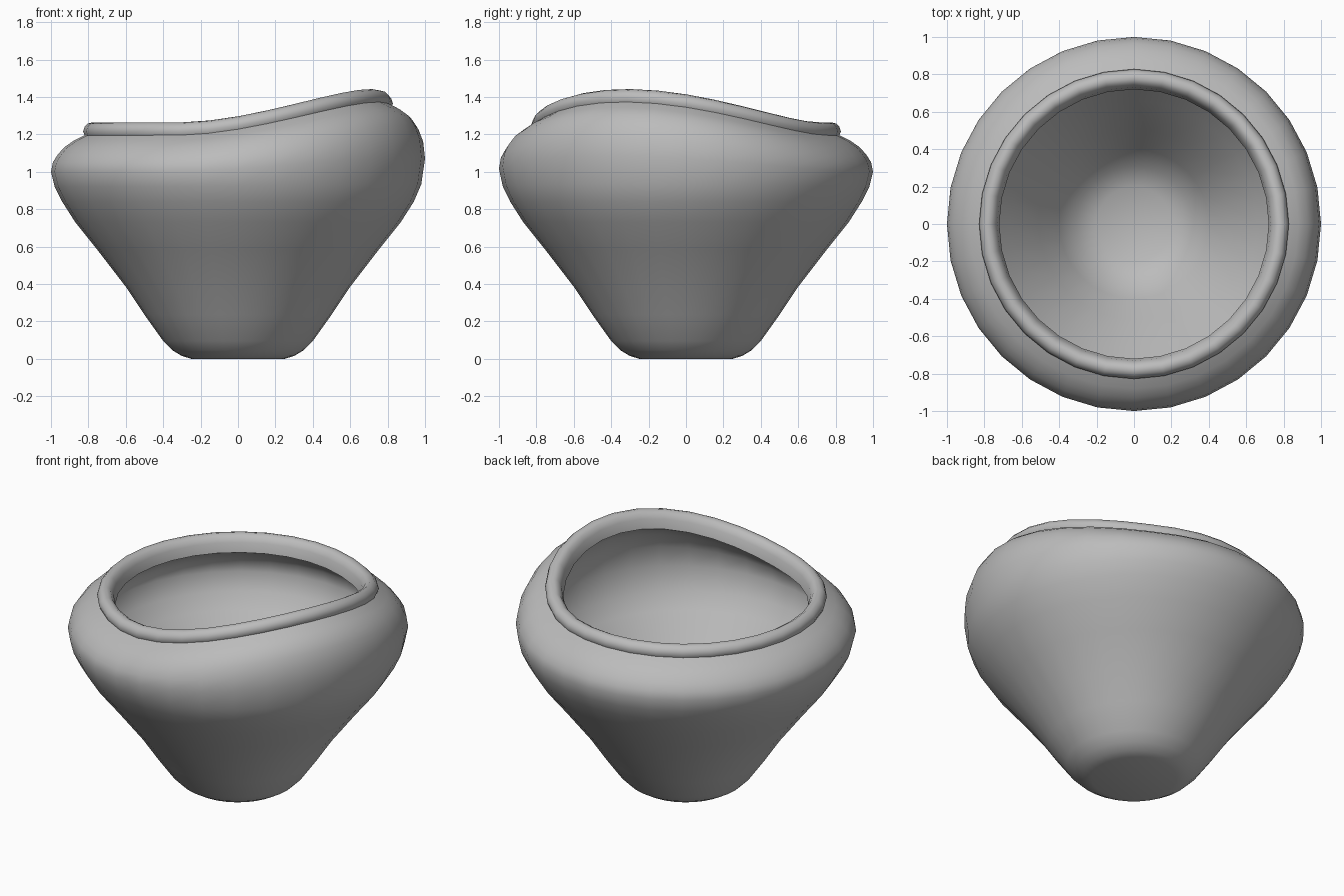
import bpy, bmesh
from math import cos, sin, pi, radians

cube = bpy.data.objects.get("Cube")
if cube:
    bpy.data.objects.remove(cube, do_unlink=True)

SIDES = 32
PEAK = radians(-24)   # direction of the raised part of the rim
RISE = 0.178

# Cross-section (radius, height): base, outside wall, rolled lip, inside wall
outside = [(0.25, 0), (0.3, 0.015), (0.35, 0.045), (0.4, 0.095), (0.5, 0.235),
           (0.6, 0.385), (0.75, 0.58), (0.87, 0.73), (0.94, 0.84), (0.98, 0.92),
           (1, 1), (0.99, 1.05), (0.965, 1.09), (0.93, 1.13), (0.88, 1.165), (0.82, 1.195)]
lip = [(0.828, 1.215), (0.82, 1.24), (0.802, 1.258), (0.775, 1.264),
       (0.75, 1.25), (0.732, 1.22), (0.72, 1.16)]
inside = [(0.76, 1.14), (0.83, 1.09), (0.88, 1.03), (0.89, 0.96), (0.85, 0.85),
          (0.78, 0.76), (0.66, 0.61), (0.51, 0.42), (0.4, 0.26), (0.31, 0.15), (0.2, 0.1)]


def lifted(angle, z):
    """Raise the upper part of the wall smoothly on the peak side."""
    t = min(max((z - 0.87) / 0.27, 0), 1)
    bump = max(cos(angle - PEAK), 0) ** 1.9
    return z + RISE * bump * t * t * (3 - 2 * t)


# Lathe the cross-section
bm = bmesh.new()
angles = [2 * pi * i / SIDES for i in range(SIDES)]
rings = [[bm.verts.new((r * cos(a), r * sin(a), lifted(a, z))) for a in angles]
         for r, z in outside + lip + inside]
for low, high in zip(rings, rings[1:]):
    for i in range(SIDES):
        j = (i + 1) % SIDES
        bm.faces.new((low[i], low[j], high[j], high[i]))

# Close the underside and the floor
bm.faces.new(rings[0][::-1])
centre = bm.verts.new((0, 0, 0.085))
for i in range(SIDES):
    bm.faces.new((rings[-1][i], rings[-1][(i + 1) % SIDES], centre))
bmesh.ops.recalc_face_normals(bm, faces=bm.faces)

mesh = bpy.data.meshes.new("bowl")
bm.to_mesh(mesh)
bm.free()
bowl = bpy.data.objects.new("bowl", mesh)
bpy.context.collection.objects.link(bowl)

# Plain grey clay
clay = bpy.data.materials.new("grey clay")
clay.use_nodes = True
colour = (0.5, 0.5, 0.5, 1)
clay.diffuse_color = colour
clay.node_tree.nodes["Principled BSDF"].inputs["Base Color"].default_value = colour
mesh.materials.append(clay)

# Smooth shading with a crisp groove under the lip
bpy.ops.object.select_all(action="DESELECT")
bowl.select_set(True)
bpy.context.view_layer.objects.active = bowl
bpy.ops.object.shade_smooth_by_angle(angle=radians(50))
